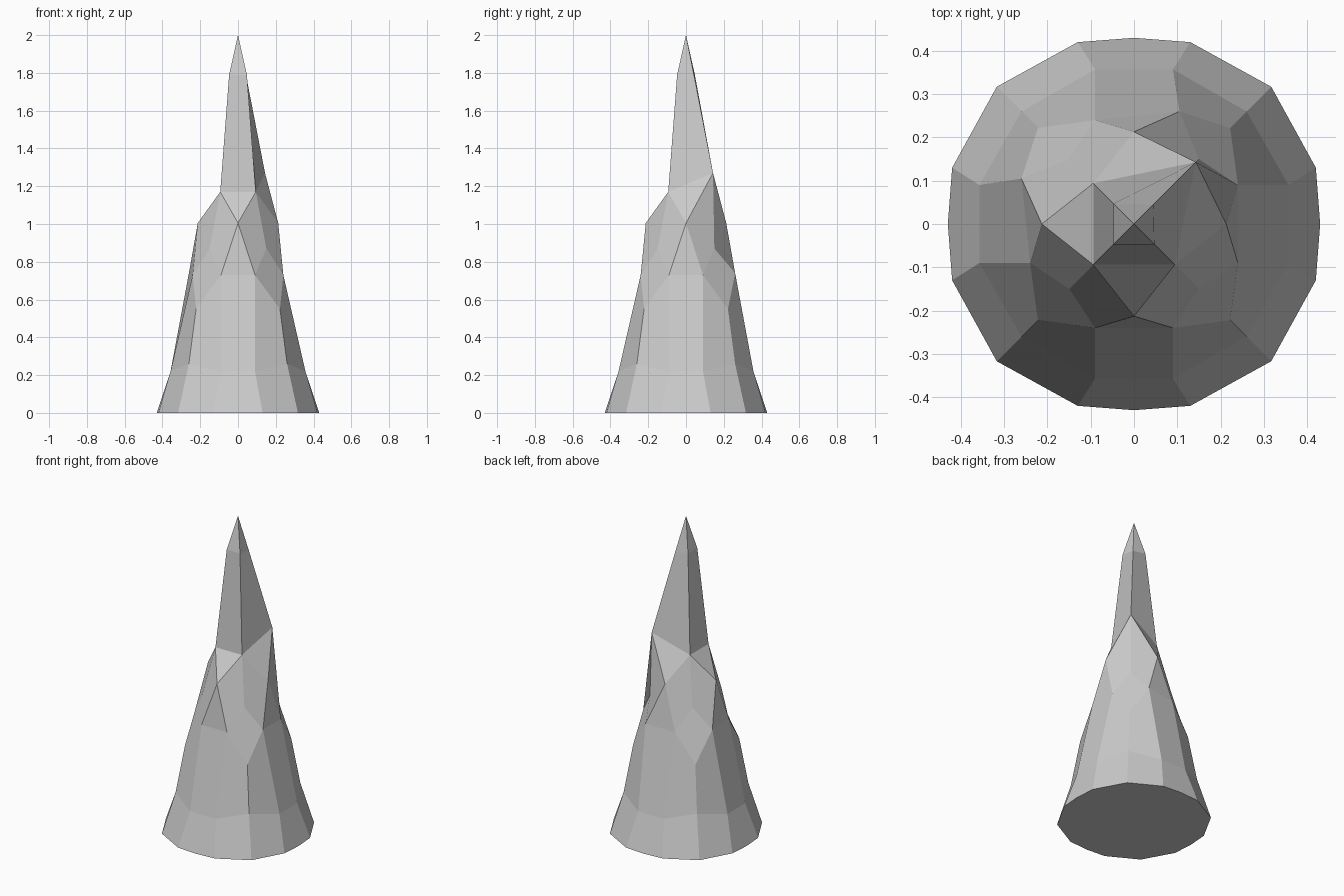
import bpy, bmesh
from mathutils import Vector, Matrix
from math import pi

if "Cube" in bpy.data.objects:
    bpy.data.objects.remove(bpy.data.objects["Cube"])

# One quarter of the rock: a flat panel (L/M/R) and the corner column (C) beside it
QUARTER = {
    "L0": (-.13, -.42, 0), "M0": (0, -.43, 0), "R0": (.13, -.42, 0), "C0": (.317, -.317, 0),
    "L1": (-.09, -.357, .22), "R1": (.09, -.357, .22), "C1": (.26, -.26, .26),
    "L2": (-.09, -.24, .73), "R2": (.09, -.24, .73), "C2": (.222, -.222, .55),
    "M3": (0, -.213, 1.005), "C3": (.15, -.15, .87),
    "C4": (.094, -.094, 1.17), "C5": (.047, -.047, 1.79),
}
# Chipped spots that break the four-way symmetry
CHIPS = {
    ("C4", 1): (.143, .143, 1.27), ("C5", 1): (.045, .045, 1.775),
    ("L2", 2): (.105, .26, .74), ("L2", 3): (-.26, .105, .74),
}
# Faces: "-" prefix = corner of previous quarter, "+" = vertex of next quarter
FACES = [
    "L0 M0 R0 R1 L1", "R0 C0 C1 R1", "C0 +L0 +L1 C1",      # flared foot
    "L1 R1 R2 L2", "R1 C1 C2 R2", "C1 +L1 +L2 C2",         # tapering body
    "L2 R2 M3", "R2 C2 +L2 C3",                            # shoulders
    "R2 C3 C4 M3", "C3 +L2 +M3 C4", "-C4 M3 C4",
    "-C4 C4 C5 -C5", "-C5 C5 TIP",                         # spike
]

bm = bmesh.new()
verts = {}
for k in range(4):
    turn = Matrix.Rotation(k * pi / 2, 3, 'Z')
    for name, co in QUARTER.items():
        verts[name, k] = bm.verts.new(CHIPS.get((name, k), turn @ Vector(co)))
tip = bm.verts.new((0, 0, 2))


def pick(token, k):
    if token == "TIP":
        return tip
    step = {"-": -1, "+": 1}.get(token[0], 0)
    return verts[token.lstrip("+-"), (k + step) % 4]


for k in range(4):
    for face in FACES:
        bm.faces.new([pick(t, k) for t in face.split()])

# Flat underside
bm.faces.new([verts[n, k] for k in range(4) for n in ("L0", "M0", "R0", "C0")][::-1])
bmesh.ops.recalc_face_normals(bm, faces=bm.faces)

mesh = bpy.data.meshes.new("rock_spike")
bm.to_mesh(mesh)
bm.free()
bpy.context.collection.objects.link(bpy.data.objects.new("rock_spike", mesh))
